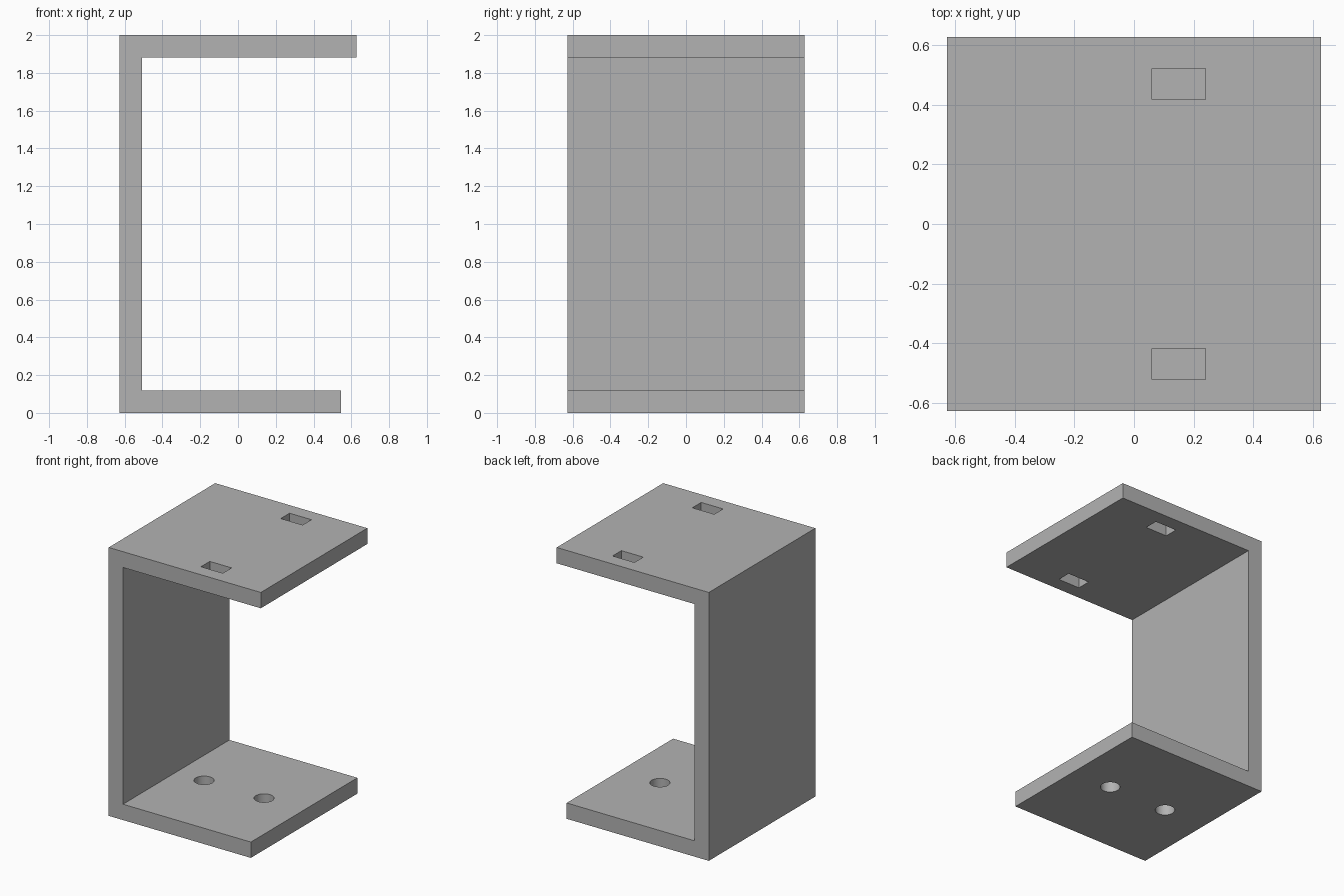
import bpy
import bmesh

if "Cube" in bpy.data.objects:
    bpy.data.objects.remove(bpy.data.objects["Cube"], do_unlink=True)

HALF = 0.627          # half of the plate width and depth
WALL = 0.118          # sheet thickness
HEIGHT = 2.0
LOWER_END = 0.545     # the lower plate is a little shorter

grey = bpy.data.materials.new("plain_grey")
grey.use_nodes = True
grey.diffuse_color = (0.45, 0.45, 0.45, 1)
grey.node_tree.nodes["Principled BSDF"].inputs["Base Color"].default_value = grey.diffuse_color


def extruded_profile(name, points, depth):
    """Extrude an x-z outline along y."""
    bm = bmesh.new()
    face = bm.faces.new([bm.verts.new((x, -depth / 2, z)) for x, z in points])
    new = bmesh.ops.extrude_face_region(bm, geom=[face])["geom"]
    verts = [v for v in new if isinstance(v, bmesh.types.BMVert)]
    bmesh.ops.translate(bm, verts=verts, vec=(0, depth, 0))
    bmesh.ops.recalc_face_normals(bm, faces=bm.faces)
    mesh = bpy.data.meshes.new(name)
    bm.to_mesh(mesh)
    bm.free()
    obj = bpy.data.objects.new(name, mesh)
    bpy.context.collection.objects.link(obj)
    return obj


def cut(target, cutter):
    """Subtract a cutter from the target, then discard it."""
    cutter.hide_render = True
    mod = target.modifiers.new("cut", "BOOLEAN")
    mod.operation = "DIFFERENCE"
    mod.solver = "EXACT"
    mod.object = cutter
    bpy.ops.object.select_all(action="DESELECT")
    target.select_set(True)
    bpy.context.view_layer.objects.active = target
    bpy.ops.object.modifier_apply(modifier=mod.name)
    bpy.data.objects.remove(cutter, do_unlink=True)


# C-shaped bracket: back wall, upper plate and lower plate in one piece
inner = -HALF + WALL
bracket = extruded_profile("bracket", [
    (-HALF, 0), (LOWER_END, 0), (LOWER_END, WALL), (inner, WALL),
    (inner, HEIGHT - WALL), (HALF, HEIGHT - WALL), (HALF, HEIGHT), (-HALF, HEIGHT),
], 2 * HALF)
bracket.data.materials.append(grey)

# Rectangular slots through the upper plate
for side in (-1, 1):
    bpy.ops.mesh.primitive_cube_add(size=1, location=(0.15, side * 0.47, HEIGHT - WALL / 2))
    slot = bpy.context.object
    slot.name = "slot_cutter"
    slot.scale = (0.18, 0.104, 0.3)
    slot.data.materials.append(grey)
    cut(bracket, slot)

# Round screw holes through the lower plate
for x in (-0.28, 0.215):
    bpy.ops.mesh.primitive_cylinder_add(vertices=48, radius=0.068, depth=0.3,
                                        location=(x, 0, WALL / 2))
    hole = bpy.context.object
    hole.name = "hole_cutter"
    hole.data.materials.append(grey)
    cut(bracket, hole)

# Smooth hole walls with crisp edges
bpy.ops.object.shade_smooth_by_angle()
